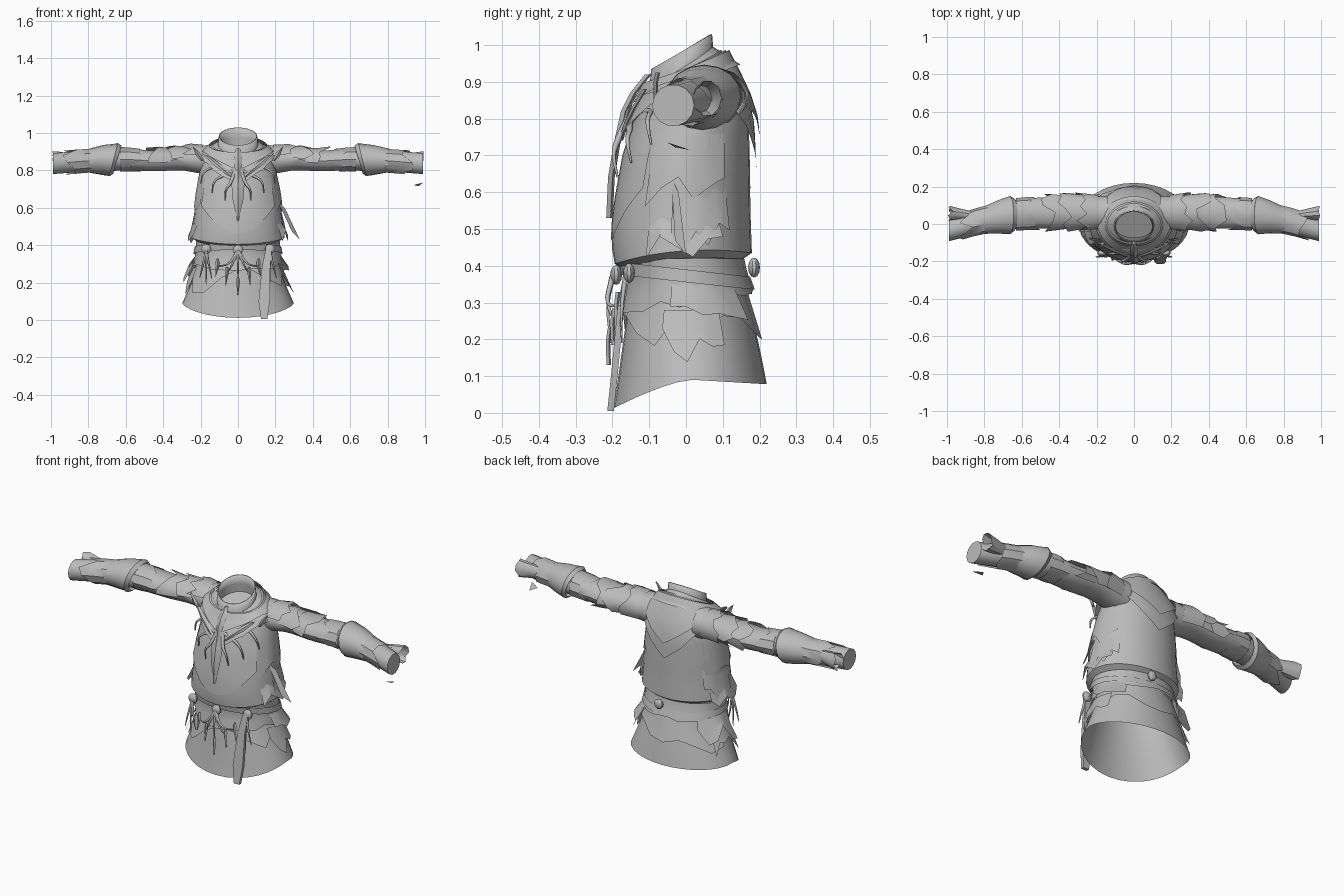
import bpy, bmesh, random
from math import sin, cos, pi, radians
from mathutils import Vector

random.seed(4)
if "Cube" in bpy.data.objects:
    bpy.data.objects.remove(bpy.data.objects["Cube"], do_unlink=True)

GREY = (0.5, 0.5, 0.5, 1)
cloth = bpy.data.materials.new("grey cloth")
cloth.use_nodes = True
cloth.diffuse_color = GREY
cloth.node_tree.nodes["Principled BSDF"].inputs["Base Color"].default_value = GREY

# Torso sections: height, half width, front depth, back depth
TORSO = [(0, .325, -.2, .23), (.09, .298, -.185, .218), (.2, .25, -.17, .195),
         (.3, .215, -.155, .17), (.38, .21, -.15, .15), (.43, .215, -.17, .145),
         (.55, .208, -.172, .148), (.7, .203, -.155, .155), (.8, .193, -.13, .158),
         (.88, .17, -.1, .14), (.94, .13, -.085, .115), (1, .095, -.075, .09)]
# Sleeve sections: x, centre y, centre z, half depth, half height
SLEEVE = [(.14, .06, .855, .09, .085), (.3, .065, .86, .088, .06), (.45, .06, .85, .085, .056),
          (.6, .055, .86, .08, .06), (.72, .04, .857, .075, .065),
          (.85, .01, .848, .066, .058), (.99, -.035, .836, .057, .057)]


def lerp(table, t):
    for a, b in zip(table, table[1:]):
        if t <= b[0]:
            break
    f = (t - a[0]) / (b[0] - a[0])
    return [p + (q - p) * f for p, q in zip(a, b)][1:]


def torso(z, a, off):
    rx, yf, yb = lerp(TORSO, z)
    ry = (yb - yf) / 2 + off
    return ((rx + off) * sin(a), (yf + yb) / 2 - ry * cos(a), z)


def sleeve(side):
    def surface(x, a, off):
        cy, cz, ry, rz = lerp(SLEEVE, x)
        return (side * x, cy - (ry + off) * cos(a), cz + (rz + off) * sin(a))
    return surface


def finish(name, bm, angle=35):
    bmesh.ops.recalc_face_normals(bm, faces=bm.faces)
    me = bpy.data.meshes.new(name)
    bm.to_mesh(me)
    bm.free()
    me.materials.append(cloth)
    ob = bpy.data.objects.new(name, me)
    bpy.context.collection.objects.link(ob)
    bpy.ops.object.select_all(action='DESELECT')
    ob.select_set(True)
    bpy.context.view_layer.objects.active = ob
    bpy.ops.object.shade_smooth_by_angle(angle=radians(angle))
    return ob


def layer(name, surface, start, end, off=(0, 0), arc=(0, 360), cols=24, rows=6, rag=0, cap=False):
    """Cloth laid over a surface; start and end are functions of the angle."""
    full = arc[1] - arc[0] == 360
    bm = bmesh.new()
    grid = []
    for i in range(cols if full else cols + 1):
        a = radians(arc[0] + (arc[1] - arc[0]) * i / cols)
        t0 = start(a)
        t1 = end(a) + rag * (random.random() - .5)
        grid.append([bm.verts.new(surface(t0 + (t1 - t0) * j / rows, a,
                                          off[0] + (off[1] - off[0]) * j / rows))
                     for j in range(rows + 1)])
    for p, q in zip(grid, grid[1:] + grid[:1] if full else grid[1:]):
        for j in range(rows):
            bm.faces.new((p[j], q[j], q[j + 1], p[j + 1]))
    if cap:
        bm.faces.new([g[-1] for g in grid])
    return finish(name, bm)


def at(v):
    return lambda a: v


def blade(name, rows):
    """Skin a strip of four-point sections and close both ends."""
    bm = bmesh.new()
    rows = [[bm.verts.new(p) for p in row] for row in rows]
    for r, s in zip(rows, rows[1:]):
        for k in range(4):
            bm.faces.new((r[k], r[k - 1], s[k - 1], s[k]))
    bm.faces.new(rows[0])
    bm.faces.new(rows[-1])
    finish(name, bm)


def leaf(name, points, width, thick=.008):
    rows = []
    for p, f in zip(points, (.5, 1, .8, .08)):
        w = width * f / 2
        rows.append([Vector(p) + Vector(d)
                     for d in ((-w, 0, 0), (0, -thick, 0), (w, 0, 0), (0, thick / 2, 0))])
    blade(name, rows)


def cord(name, points, radius=.007):
    """Tapered cord along a smooth path."""
    cu = bpy.data.curves.new(name, 'CURVE')
    cu.dimensions = '3D'
    cu.bevel_depth, cu.bevel_resolution, cu.resolution_u = radius, 1, 4
    cu.use_fill_caps = True
    sp = cu.splines.new('BEZIER')
    sp.bezier_points.add(len(points) - 1)
    for i, (b, p) in enumerate(zip(sp.bezier_points, points)):
        b.co = p
        b.handle_left_type = b.handle_right_type = 'AUTO'
        b.radius = 1.1 - .8 * i / (len(points) - 1)
    cu.materials.append(cloth)
    bpy.context.collection.objects.link(bpy.data.objects.new(name, cu))


def button(name, loc):
    bm = bmesh.new()
    bmesh.ops.create_uvsphere(bm, u_segments=10, v_segments=6, radius=.027)
    bmesh.ops.scale(bm, vec=(1, .6, 1), verts=bm.verts)
    bmesh.ops.translate(bm, vec=loc, verts=bm.verts)
    finish(name, bm)


def shred(name, pts):
    bm = bmesh.new()
    bm.faces.new([bm.verts.new(p) for p in pts])
    finish(name, bm)


# Tunic body and skirt
def hem(a):
    return .09 - .078 * max(0, cos(a)) ** 1.5 - .012 * max(0, -cos(a))


def neck(a):
    return .942 - .045 * cos(a)


layer("tunic_body", torso, neck, hem, cols=32, rows=16)
layer("torn_skirt", torso, at(.34), at(.21), (.004, .012), cols=18, rows=4, rag=.14)
layer("waist_wrap", torso, at(.42), lambda a: .3 - .03 * cos(a), (.012, .022), cols=22, rows=3, rag=.03)


# Vest with a bulging hem, front and back panels, and belt
def vest_hem(a):
    return .42 - .015 * cos(a) + .02 * sin(a) ** 2


layer("vest", torso, at(.87), vest_hem, (.008, .034), cols=32, rows=10)
layer("vest_hem_fold", torso, vest_hem, lambda a: vest_hem(a) - .02, (.034, .004), cols=32, rows=2)
layer("belly_panel", torso, at(.76), lambda a: .465 + .22 * sin(a) ** 2, (.014, .034), (-55, 55), cols=12, rows=5)
layer("back_yoke", torso, at(.85), lambda a: .61 + .06 * sin(a) ** 2, (.008, .024), (110, 250), cols=12, rows=4)
layer("belt", torso, lambda a: .39 + .02 * cos(a), lambda a: .355 + .02 * cos(a), (.022, .026), rows=1)


# Mantle, cowl and neck roll, pointed at front and back
def pointed(base, front, back):
    def edge(a):
        swing = a % pi
        near = max(0, 1 - min(swing, pi - swing) / 1.15)
        return base - (front if cos(a) > 0 else back) * near ** 1.25
    return edge


layer("mantle", torso, neck, pointed(.86, .14, .2), (.012, .038), cols=32, rows=6, rag=.012)
layer("cowl", torso, neck, pointed(.9, .1, .15), (.022, .044), cols=32, rows=4)
layer("neck_roll", torso, lambda a: neck(a) + .01, lambda a: neck(a) - .04, (-.02, .036), cols=28, rows=3)


# Tilted stand collar with a closed base
def collar_ring(t, a, off):
    y = -.012 - .083 * cos(a)
    flare = .008 * (1 - t)
    return ((.103 + flare) * sin(a), y - flare * cos(a), .932 + .57 * (y + .1) - .1 * (1 - t))


collar = layer("collar", collar_ring, at(1), at(0), cols=24, rows=2, cap=True)
thick = collar.modifiers.new("thickness", 'SOLIDIFY')
thick.thickness = .006

for side, tag in ((1, "left"), (-1, "right")):
    arm = sleeve(side)
    # Sleeve closed at the wrist
    layer(tag + "_sleeve", arm, at(.14), at(.99), cols=14, rows=18, cap=True)
    # Ragged shoulder tiers
    for i, x in enumerate((.19, .27, .36)):
        layer(f"{tag}_shoulder_tier_{i}", arm, at(x), at(x + .1), (.004, .018), (20 - 15 * i, 215),
              cols=9, rows=2, rag=.08)

    # Flared bracer and torn forearm wrap
    def rim(a):
        return .665 - .022 * sin(a)
    layer(tag + "_bracer", arm, rim, at(.8), (.024, .004), cols=16, rows=4, rag=.03)
    layer(tag + "_bracer_rim", arm, lambda a: rim(a) - .02, rim, (.012, .026), cols=16, rows=1)
    layer(tag + "_forearm_wrap", arm, at(.76), at(.9), (.004, .01), cols=10, rows=3, rag=.09)
    layer(tag + "_elbow_wrap", arm, at(.63), at(.54), (.008, .006), cols=10, rows=2, rag=.08)

    # Open torn cuff behind the wrist
    def cuff(x, a, off):
        return (side * x, .045 + .1 * (x - .86) - (.033 + off) * cos(a), .855 + (.043 + off) * sin(a))
    layer(tag + "_torn_cuff", cuff, at(.86), at(.98), (-.012, .006), cols=10, rows=2, rag=.03)

    # Flaring rags down each flank
    for i, (z, length, flare, half) in enumerate(((.76, .16, .03, 34), (.64, .16, .045, 24),
                                                  (.55, .11, .055, 30), (.35, .1, .05, 30),
                                                  (.28, .1, .025, 24))):
        mid = side * (92 + 14 * (i % 2))
        layer(f"{tag}_flank_rag_{i}", torso, at(z), at(z - length), (.016, flare),
              (mid - half, mid + half), cols=5, rows=2, rag=.1)
    # Shoulder spike
    leaf(f"{tag}_shoulder_spike", [(side * .19, -.08, .85), (side * .21, -.08, .88),
         (side * .22, -.08, .9), (side * .24, -.075, .925)], .03)
    # Curling breast cords and neckline blade
    for i, (x, z) in enumerate(((.07, .64), (.14, .68), (.2, .73))):
        y = torso(z, 0, 0)[1] - .035 + x * x * 2.2
        cord(f"{tag}_breast_cord_{i}", [(side * .015, -.155, .8), (side * x * .6, y - .004, z + .09),
             (side * x * .9, y - .01, z + .06), (side * x, y, z)], .01)
    leaf(tag + "_neckline_blade", [(side * .17, -.11, .88), (side * .11, -.14, .83),
         (side * .06, -.16, .79), (side * .01, -.175, .74)], .045)
    # Waist button with its cords
    button(tag + "_waist_button", (side * .17, -.155, .38))
    for i, dx in enumerate((-.03, .0, .035)):
        cord(f"{tag}_button_cord_{i}", [(side * .17, -.165, .37), (side * (.17 + dx * .6), -.175, .28),
             (side * (.17 + dx), -.175, .19 + abs(dx))], .007)

# Breast pendant
leaf("breast_pendant", [(0, -.145, .86), (0, -.185, .73), (0, -.2, .64), (0, -.205, .53)], .07, .012)
leaf("throat_blade", [(0, -.1, .92), (0, -.14, .87), (0, -.165, .82), (0, -.185, .73)], .045, .012)

# Waist clasp with a fan of tassels
button("waist_clasp", (0, -.19, .375))
for i, x in enumerate((-.11, -.06, 0, .06, .11)):
    z, y = .19 + abs(x) * .9, -.205 + abs(x) * .2
    cord(f"tassel_cord_{i}", [(0, -.2, .37), (x * .5, -.212, .3), (x, y, z)], .008)
    leaf(f"tassel_tip_{i}", [(x, y, z + .04), (x, y - .003, z + .02), (x, y - .005, z),
         (x * 1.1, y - .003, z - .06)], .022)
button("back_button", (.04, .185, .395))

# Long hanging strap
blade("hanging_strap", [[(x + sx * w, y + sy * .009, z) for sx, sy in ((-1, -1), (1, -1), (1, 1), (-1, 1))]
      for x, y, z, w in ((.165, -.16, .385, .016), (.15, -.178, .28, .022),
                         (.14, -.195, .1, .03), (.14, -.205, .005, .017))])

# Loose scraps
shred("flank_scrap", [(.21, -.04, .64), (.25, -.02, .6), (.33, 0, .43), (.29, -.03, .47)])
shred("right_scrap", [(-.21, -.03, .55), (-.23, 0, .56), (-.265, -.02, .44)])
shred("wrist_scrap", [(.94, -.03, .722), (.99, -.05, .735), (.965, .01, .715)])
